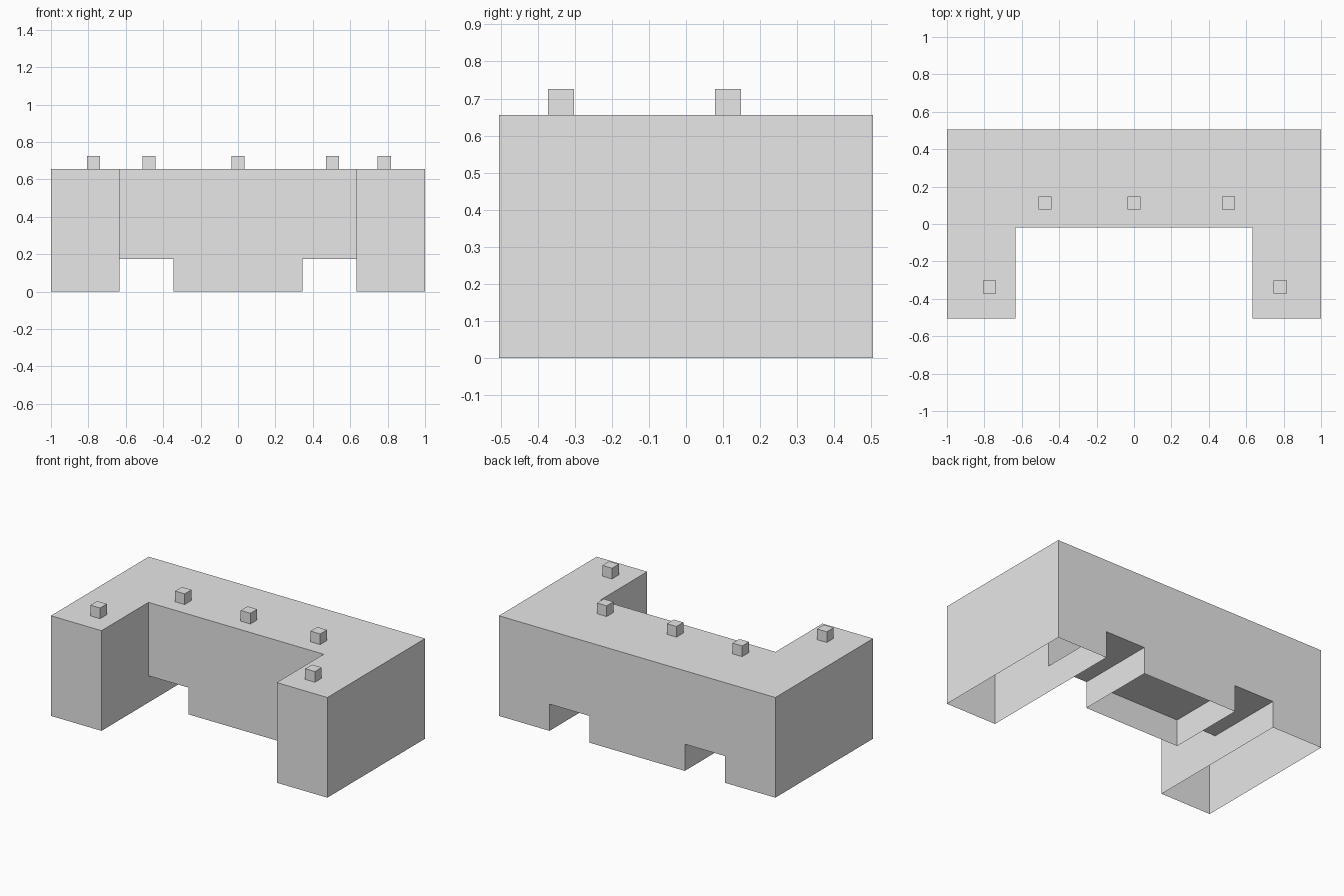
import bpy
import bmesh

cube = bpy.data.objects.get("Cube")
if cube:
    bpy.data.objects.remove(cube)

grey = bpy.data.materials.new("plain_grey")
grey.use_nodes = True
grey.diffuse_color = (0.8, 0.8, 0.8, 1)
grey.node_tree.nodes["Principled BSDF"].inputs["Base Color"].default_value = (0.8, 0.8, 0.8, 1)

SIDE, INNER, FOOT = 1.0, 0.634, 0.345     # half widths
FRONT, RECESS, BACK = -0.505, -0.02, 0.505
HEIGHT, NOTCH = 0.655, 0.175


def add_object(name, bm):
    mesh = bpy.data.meshes.new(name)
    bm.to_mesh(mesh)
    bm.free()
    mesh.materials.append(grey)
    obj = bpy.data.objects.new(name, mesh)
    bpy.context.collection.objects.link(obj)
    return obj


def face(bm, points):
    bm.faces.new([bm.verts.new(p) for p in points])


def wall(bm, a, b, low, high):
    """Upright sheet from plan point a to plan point b."""
    face(bm, [(*a, low), (*b, low), (*b, high), (*a, high)])


# Hollow U-shaped shell, open under both wings and under the middle foot
bm = bmesh.new()
plan = [(-SIDE, FRONT), (-INNER, FRONT), (-INNER, RECESS), (INNER, RECESS),
        (INNER, FRONT), (SIDE, FRONT), (SIDE, BACK), (-SIDE, BACK)]
face(bm, [(x, y, HEIGHT) for x, y in plan])

# Outer and inner walls of the wings
for s in (-1, 1):
    ring = [(s * INNER, RECESS), (s * INNER, FRONT), (s * SIDE, FRONT), (s * SIDE, BACK)]
    if s < 0:
        ring.reverse()
    for a, b in zip(ring, ring[1:]):
        wall(bm, a, b, 0, HEIGHT)

# Recessed front wall and back wall, each with two notches at the floor
for y, d in ((RECESS, 1), (BACK, -1)):
    end = INNER if d > 0 else SIDE
    xs = [(-end, 0), (-INNER, 0), (-INNER, NOTCH), (-FOOT, NOTCH), (-FOOT, 0)]
    lower = [(x, z) for x, z in xs if d < 0 or z > 0 or x > -INNER]
    outline = lower + [(-x, z) for x, z in reversed(lower)] + [(end, HEIGHT), (-end, HEIGHT)]
    face(bm, [(x, y, z) for x, z in outline[::d]])

# Notch sides
for s in (-1, 1):
    for x, d in ((INNER, -s), (FOOT, s)):
        ends = [(s * x, RECESS), (s * x, BACK)]
        wall(bm, *ends[::d], 0, NOTCH)

# Underside between the wings
face(bm, [(-INNER, RECESS, NOTCH), (-INNER, BACK, NOTCH),
          (INNER, BACK, NOTCH), (INNER, RECESS, NOTCH)])
bmesh.ops.remove_doubles(bm, verts=bm.verts[:], dist=0.0005)
add_object("counter_shell", bm)

# Small cubes standing on the top
PEG = 0.07
spots = {"right_wing_peg": (-0.772, -0.337), "right_peg": (-0.475, 0.113),
         "middle_peg": (0, 0.113), "left_peg": (0.505, 0.113),
         "left_wing_peg": (0.782, -0.337)}
for name, (x, y) in spots.items():
    bm = bmesh.new()
    bmesh.ops.create_cube(bm, size=PEG)
    add_object(name, bm).location = (x, y, HEIGHT + PEG / 2)
